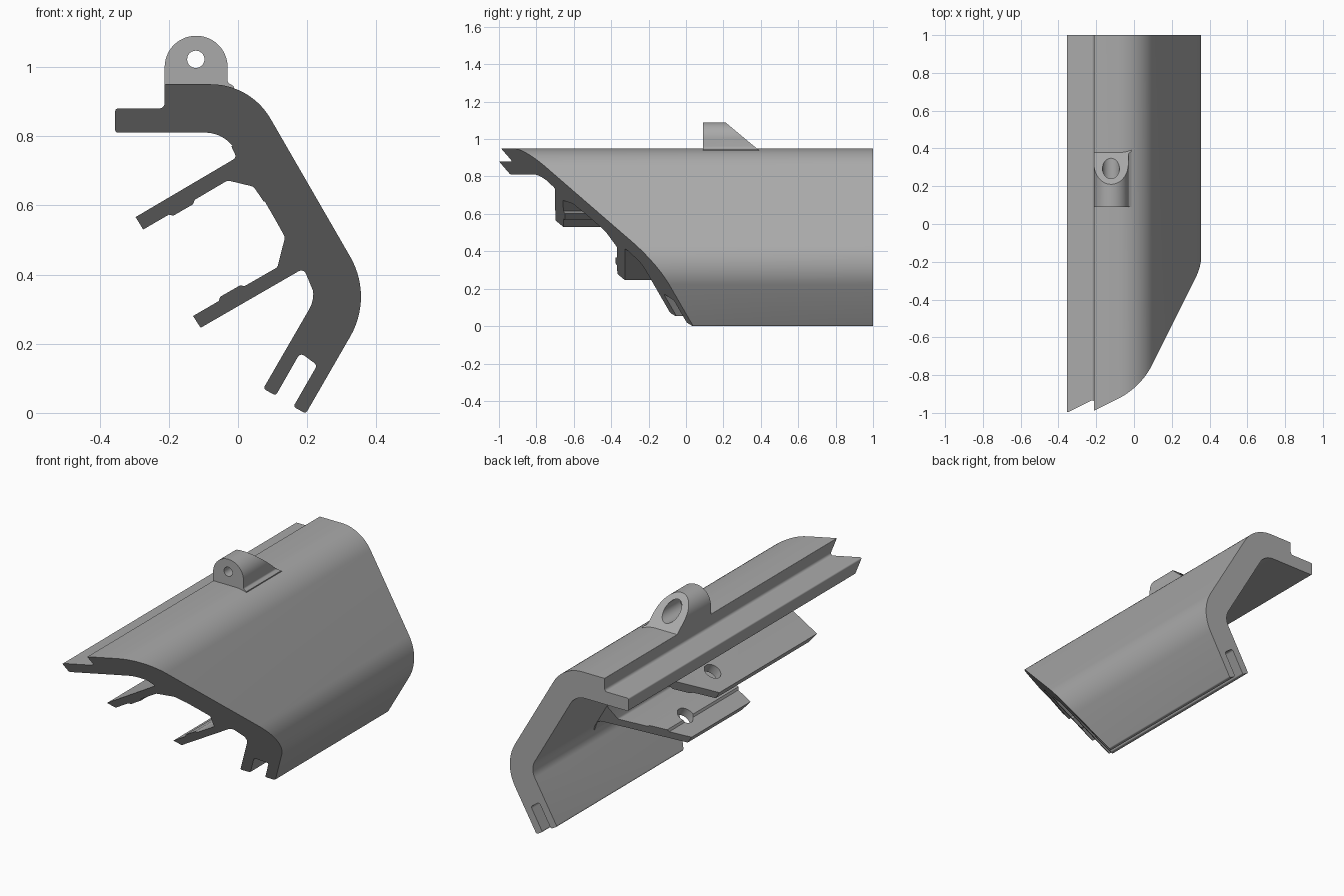
import bpy, bmesh
from math import tan, pi, sqrt
from mathutils import Vector, Matrix

cube = bpy.data.objects.get("Cube")
if cube:
    bpy.data.objects.remove(cube, do_unlink=True)

grey = bpy.data.materials.new("mid grey")
grey.use_nodes = True
GREY = (0.4, 0.4, 0.4, 1)
grey.diffuse_color = GREY
grey.node_tree.nodes["Principled BSDF"].inputs["Base Color"].default_value = GREY

C30, S30 = sqrt(3) / 2, 0.5
# Mitre planes as (point, normal); geometry on the normal side is removed
FRONT_MITRE = ((0, -0.06, 0), (S30, -1, -C30))
FIN_BACK_MITRE = ((0, 0.11, 0), (-C30, 1, -S30))


def rounded(corners):
    """Turn (x, z, radius) corners into an outline with filleted corners."""
    out = []
    for i, (x, z, r) in enumerate(corners):
        p = Vector((x, z))
        if r == 0:
            out.append(p)
            continue
        a = (Vector(corners[i - 1][:2]) - p).normalized()
        b = (Vector(corners[(i + 1) % len(corners)][:2]) - p).normalized()
        half = a.angle(b) / 2
        t = r / tan(half)
        centre = p + (a + b).normalized() * (t * t + r * r) ** 0.5
        start, end = p + a * t - centre, p + b * t - centre
        steps = 14 if r > 0.05 else 5
        for k in range(steps + 1):
            d = start.slerp(end, k / steps)
            out.append(centre + d.normalized() * r)
    return out


def extrude(name, outline, y0, y1, cuts=()):
    """Extrude an x-z outline along y, then trim it with planes."""
    bm = bmesh.new()
    face = bm.faces.new([bm.verts.new((p[0], y0, p[1])) for p in outline])
    ext = bmesh.ops.extrude_face_region(bm, geom=[face])
    moved = [v for v in ext["geom"] if isinstance(v, bmesh.types.BMVert)]
    bmesh.ops.translate(bm, verts=moved, vec=(0, y1 - y0, 0))
    for point, normal in cuts:
        res = bmesh.ops.bisect_plane(bm, geom=bm.verts[:] + bm.edges[:] + bm.faces[:],
                                     plane_co=point, plane_no=normal, clear_outer=True)
        rim = [e for e in res["geom_cut"] if isinstance(e, bmesh.types.BMEdge)]
        bmesh.ops.contextual_create(bm, geom=rim)
    bmesh.ops.recalc_face_normals(bm, faces=bm.faces[:])
    mesh = bpy.data.meshes.new(name)
    bm.to_mesh(mesh)
    bm.free()
    mesh.materials.append(grey)
    obj = bpy.data.objects.new(name, mesh)
    bpy.context.collection.objects.link(obj)
    return obj


def drill(obj, name, centre, axis, radius, depth):
    """Cut a round hole centred on a point along an axis."""
    bm = bmesh.new()
    turn = Vector(axis).to_track_quat("Z", "Y").to_matrix().to_4x4()
    bmesh.ops.create_cone(bm, cap_ends=True, segments=32, radius1=radius, radius2=radius,
                          depth=depth, matrix=Matrix.Translation(centre) @ turn)
    mesh = bpy.data.meshes.new(name)
    bm.to_mesh(mesh)
    bm.free()
    mesh.materials.append(grey)
    cutter = bpy.data.objects.new(name, mesh)
    bpy.context.collection.objects.link(cutter)
    mod = obj.modifiers.new(name, "BOOLEAN")
    mod.operation, mod.solver, mod.object = "DIFFERENCE", "EXACT", cutter
    bpy.context.view_layer.objects.active = obj
    bpy.ops.object.modifier_apply(modifier=name)
    bpy.data.objects.remove(cutter, do_unlink=True)


# Bent shell with a ledge at the top and a forked lower edge
shell = extrude("shell", rounded([
    (-0.355, 0.88, 0.008), (-0.212, 0.88, 0.015), (-0.212, 0.95, 0.003),
    (0.0365, 0.95, 0.2), (0.391, 0.336, 0.23),
    (0.196, -0.002, 0.009), (0.16, 0.018, 0.008),
    (0.229, 0.138, 0.012), (0.18, 0.174, 0.012),
    (0.109, 0.05, 0.008), (0.073, 0.07, 0.008),
    (0.2315, 0.344, 0.09), (-0.037, 0.81, 0.1), (-0.355, 0.81, 0.008),
]), -1.3, 1, [FRONT_MITRE])

# Two inner fins with flared roots and a thin raised pad
upper_fin = extrude("upper_fin", rounded([
    (-0.296, 0.566, 0), (-0.274, 0.53, 0), (-0.2, 0.573, 0), (-0.187, 0.57, 0),
    (-0.13, 0.603, 0), (-0.125, 0.616, 0), (-0.03, 0.672, 0.015),
    (0.045, 0.654, 0.02), (0.075, 0.61, 0), (0.1, 0.66, 0), (0.04, 0.77, 0),
    (-0.02, 0.772, 0), (-0.004, 0.738, 0.012),
]), -1.3, 0.8, [FRONT_MITRE, FIN_BACK_MITRE])

lower_fin = extrude("lower_fin", rounded([
    (-0.13, 0.28, 0), (-0.056, 0.323, 0), (-0.051, 0.336, 0), (0.005, 0.368, 0),
    (0.02, 0.367, 0), (0.114, 0.421, 0.015), (0.136, 0.508, 0.02), (0.11, 0.555, 0),
    (0.16, 0.56, 0), (0.25, 0.4, 0), (0.216, 0.355, 0),
    (0.19, 0.418, 0.015), (-0.108, 0.246, 0),
]), -1.3, 0.8, [FRONT_MITRE, FIN_BACK_MITRE])

for fin, x, z in ((upper_fin, -0.19, 0.61), (lower_fin, -0.025, 0.325)):
    drill(fin, "screw_hole", (x, 0.055, z), (-S30, 0, C30), 0.045, 0.16)

# Mounting lug with a sloped back, a through hole and a counterbore
lug = extrude("mounting_lug", rounded([
    (-0.212, 0.93, 0), (-0.212, 1.09, 0.0905), (-0.03, 1.09, 0.0905),
    (-0.03, 0.955, 0.01), (-0.012, 0.944, 0), (-0.012, 0.93, 0),
]), 0.09, 0.6, [((0, 0.21, 1.09), (0, 0.64, 0.77))])
drill(lug, "lug_hole", (-0.122, 0.2, 1.022), (0, 1, 0), 0.025, 0.6)
drill(lug, "lug_counterbore", (-0.122, 0.35, 1.02), (0, 1, 0), 0.045, 0.38)

# Smooth the curved faces and keep the edges crisp
bpy.ops.object.select_all(action="DESELECT")
for obj in (shell, upper_fin, lower_fin, lug):
    obj.select_set(True)
    bpy.context.view_layer.objects.active = obj
bpy.ops.object.shade_smooth_by_angle(angle=pi / 6)
